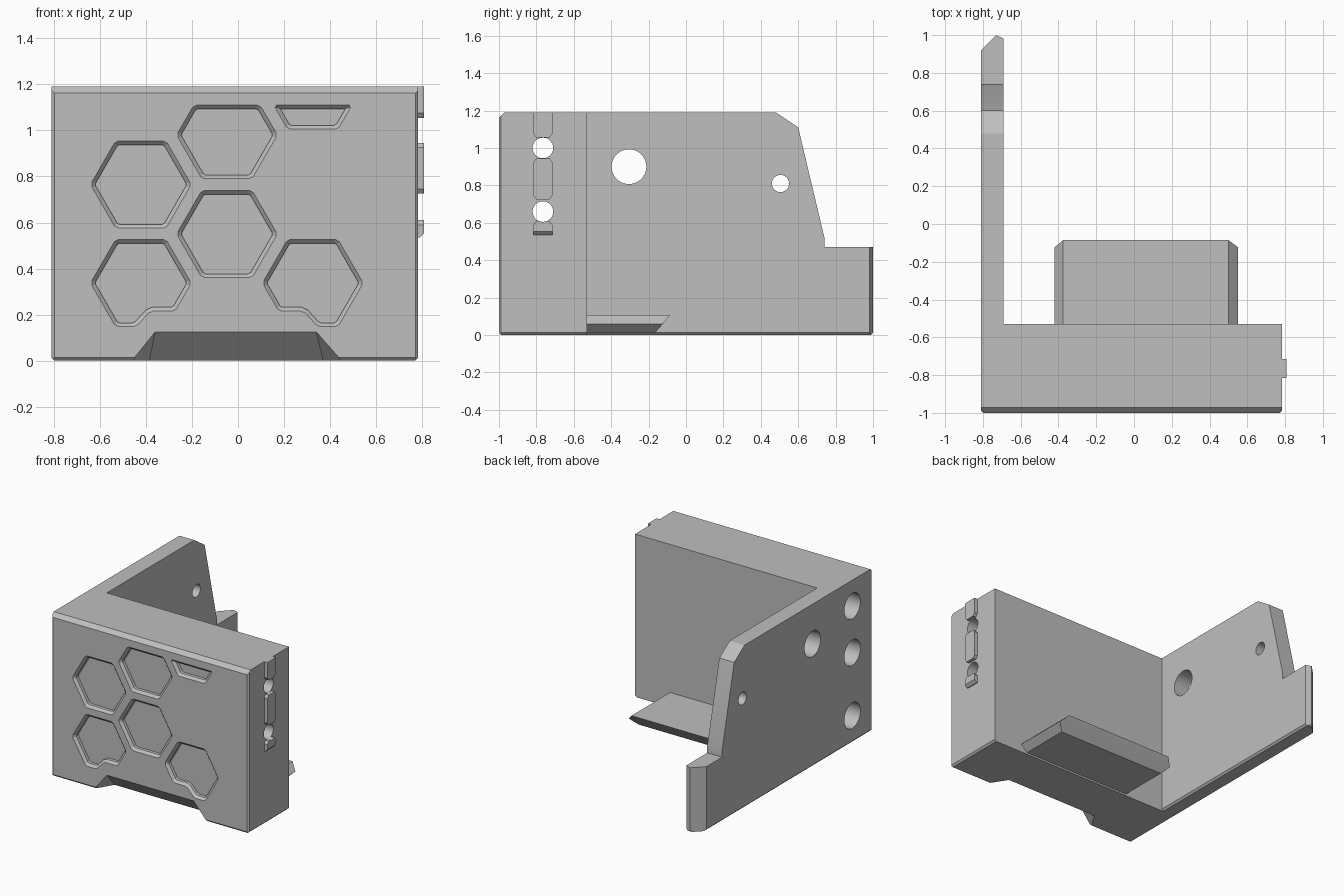
import bpy, bmesh, math
from mathutils import Vector

cube = bpy.data.objects.get("Cube")
if cube:
    bpy.data.objects.remove(cube, do_unlink=True)

grey = bpy.data.materials.new("plain grey")
grey.use_nodes = True
colour = (0.52, 0.52, 0.52, 1)
grey.diffuse_color = colour
grey.node_tree.nodes["Principled BSDF"].inputs["Base Color"].default_value = colour


def finish(name, bm):
    bmesh.ops.recalc_face_normals(bm, faces=bm.faces)
    mesh = bpy.data.meshes.new(name)
    bm.to_mesh(mesh)
    bm.free()
    mesh.materials.append(grey)
    ob = bpy.data.objects.new(name, mesh)
    bpy.context.collection.objects.link(ob)
    return ob


def loft(rings):
    """Closed solid through rings that have equal point counts."""
    bm = bmesh.new()
    loops = [[bm.verts.new(p) for p in ring] for ring in rings]
    for a, b in zip(loops, loops[1:]):
        n = len(a)
        for i in range(n):
            bm.faces.new((a[i], a[(i + 1) % n], b[(i + 1) % n], b[i]))
    bm.faces.new(loops[0])
    bm.faces.new(loops[-1])
    bmesh.ops.recalc_face_normals(bm, faces=bm.faces)
    return bm


def prism_x(yz, x0, x1):
    return loft([[(x, y, z) for y, z in yz] for x in (x0, x1)])


def hull(points):
    bm = bmesh.new()
    for p in points:
        bm.verts.new(p)
    bmesh.ops.convex_hull(bm, input=bm.verts)
    bmesh.ops.dissolve_limit(bm, angle_limit=0.01, verts=bm.verts, edges=bm.edges)
    return bm


def slice_off(bm, point, normal):
    """Cut an edge away with a plane and close the gap."""
    cut = bmesh.ops.bisect_plane(bm, geom=bm.verts[:] + bm.edges[:] + bm.faces[:],
                                 plane_co=point, plane_no=normal, clear_outer=True)
    edges = [e for e in cut["geom_cut"] if isinstance(e, bmesh.types.BMEdge)]
    bmesh.ops.contextual_create(bm, geom=edges)


def boolean(target, tool, operation="DIFFERENCE"):
    mod = target.modifiers.new("cut", "BOOLEAN")
    mod.operation = operation
    mod.solver = "EXACT"
    mod.object = tool
    bpy.context.view_layer.objects.active = target
    bpy.ops.object.modifier_apply(modifier=mod.name)
    bpy.data.objects.remove(tool, do_unlink=True)


def bore(y, z, r, x0, x1):
    ring = [(y + r * math.cos(t * math.tau / 40), z + r * math.sin(t * math.tau / 40))
            for t in range(40)]
    boolean(body, finish("bore_cutter", prism_x(ring, x0, x1)))


def clip_corners(pts, d):
    out = []
    for i, p in enumerate(pts):
        for q in (pts[i - 1], pts[(i + 1) % len(pts)]):
            out.append(p + (q - p).normalized() * d)
    return out


def inset(pts, d):
    """Move every side of a counter-clockwise outline inwards."""
    out = []
    for i, p in enumerate(pts):
        a = (p - pts[i - 1]).normalized()
        b = (pts[(i + 1) % len(pts)] - p).normalized()
        na, nb = Vector((-a.y, a.x)), Vector((-b.y, b.x))
        out.append(p + (na + nb) * d / (1 + na.dot(nb)))
    return out


# Main block with thin chamfers on the front and bottom edges
LEFT, RIGHT, TOP, BACK = -0.81, 0.783, 1.19, -0.53
bm = prism_x([(-1, 0), (BACK, 0), (BACK, TOP), (-1, TOP)], LEFT, RIGHT)
slice_off(bm, (0, -0.972, TOP), (0, -1, 1))
slice_off(bm, (0, -0.987, 0), (0, -1, -1))
for x, s in ((LEFT, -1), (RIGHT, 1)):
    slice_off(bm, (x, -0.988, 0), (s, -1, 0))
    slice_off(bm, (x, 0, 0.013), (s, 0, -1))
body = finish("main_body", bm)

# Long side arm with a low tab at the far end
bm = prism_x([(-0.7, 0), (1, 0), (1, 0.47), (0.74, 0.47), (0.74, 0.52),
              (0.6, 1.11), (0.48, TOP), (-0.7, TOP)], LEFT, -0.69)
slice_off(bm, (LEFT, 0.92, 0), (-1, 1, 0))
slice_off(bm, (-0.69, 0.982, 0), (0.4, 1, 0))
slice_off(bm, (LEFT, 0, 0.013), (-1, 0, -1))
slice_off(bm, (-0.69, 0, 0.013), (1, 0, -1))
slice_off(bm, (0, 1, 0.013), (0, 1, -1))
boolean(body, finish("side_arm", bm), "UNION")

# Raised key strip on the plain end
KEY_Y = -0.765
for z0, z1 in ((1.055, TOP), (0.725, 0.945), (0.535, 0.61)):
    lo = 0.05 if z0 < 0.6 else 0.035
    hi = 0.05 if z1 == TOP else 0.035
    half = [(lo, z0), (0.05, z0 + 0.02), (0.05, z1 - 0.02), (hi, z1)]
    outline = [(KEY_Y + w, z) for w, z in half] + [(KEY_Y - w, z) for w, z in half[::-1]]
    bm = prism_x(outline, RIGHT - 0.05, RIGHT + 0.025)
    if z0 < 0.6:
        slice_off(bm, (RIGHT + 0.025, 0, z0 + 0.018), (1, 0, -1))
    boolean(body, finish("key_strip", bm), "UNION")

# Sideways bores, with wider mouths on the arm side
for z in (1.0, 0.66):
    bore(KEY_Y, z, 0.055, -1, 1)
for z in (1.0, 0.66, 0.2):
    bore(KEY_Y, z, 0.093, -1, -0.6)
bore(-0.305, 0.9, 0.093, -1, -0.5)
bore(0.505, 0.81, 0.046, -1, -0.5)

# Ramped relief under the front face
front = [(-0.46, 0), (0.45, 0), (0.34, 0.125), (-0.36, 0.125), (-0.46, -0.1), (0.45, -0.1)]
points = [(x, y, z) for x, z in front for y in (-1, -1.1)]
points += [(x, -0.875, z) for x in (-0.385, 0.37) for z in (0, -0.1)]
boolean(body, finish("relief_cutter", hull(points)))

# Honeycomb pockets in the front face
RADIUS, CEILING, SILL = 0.219, 1.11, 0.215


def hexagon(cx, cz):
    return [Vector((cx + RADIUS * math.cos(math.radians(a)),
                    cz + RADIUS * math.sin(math.radians(a)))) for a in range(0, 360, 60)]


def below_ceiling(pts):
    out = []
    for i, p in enumerate(pts):
        q = pts[(i + 1) % len(pts)]
        if p.y <= CEILING:
            out.append(p)
        if (p.y > CEILING) != (q.y > CEILING):
            out.append(p.lerp(q, (CEILING - p.y) / (q.y - p.y)))
    return out


def above_sill(pts, sign):
    """Raise the bottom of a hexagon where it nears the relief."""
    c = (pts[0] + pts[3]) / 2
    slope = SILL - pts[4].y
    step_top = Vector((c.x + 0.04 * sign, SILL))
    step_low = Vector((c.x + (0.04 - slope) * sign if sign > 0 else c.x - 0.04 + slope, pts[4].y))
    step_low.x = step_top.x - slope * 0.9 * sign
    if sign > 0:
        side = pts[5].lerp(pts[0], slope / (pts[0].y - pts[5].y))
        return pts[:5] + [step_low, step_top, side]
    side = pts[4].lerp(pts[3], slope / (pts[3].y - pts[4].y))
    return pts[:4] + [side, step_top, step_low] + pts[5:]


XL, XM, XR = -0.422, -0.048, 0.325
pockets = [hexagon(XL, 0.765), hexagon(XM, 0.55), below_ceiling(hexagon(XM, 0.98)),
           below_ceiling(hexagon(XR, 1.195)),
           above_sill(hexagon(XL, 0.337), 1), above_sill(hexagon(XR, 0.337), -1)]
for outline in pockets:
    rim = clip_corners(outline, 0.012)
    floor = inset(rim, 0.017)
    rings = [(rim, -1.05), (rim, -1.0), (floor, -0.983), (floor, -0.96)]
    bm = loft([[(p.x, y, p.y) for p in ring] for ring, y in rings])
    boolean(body, finish("pocket_cutter", bm))

# Wedge-edged foot behind the block
points = []
for z, x0, x1, y in ((0.108, -0.375, 0.5, -0.085), (0.06, -0.42, 0.55, -0.123),
                     (0.013, -0.375, 0.5, -0.165)):
    points += [(x, yy, z) for x in (x0, x1) for yy in (BACK - 0.03, y)]
foot = finish("rear_foot", hull(points))

for ob in (body, foot):
    bpy.ops.object.select_all(action="DESELECT")
    ob.select_set(True)
    bpy.context.view_layer.objects.active = ob
    bpy.ops.object.shade_smooth_by_angle(angle=math.radians(20))
